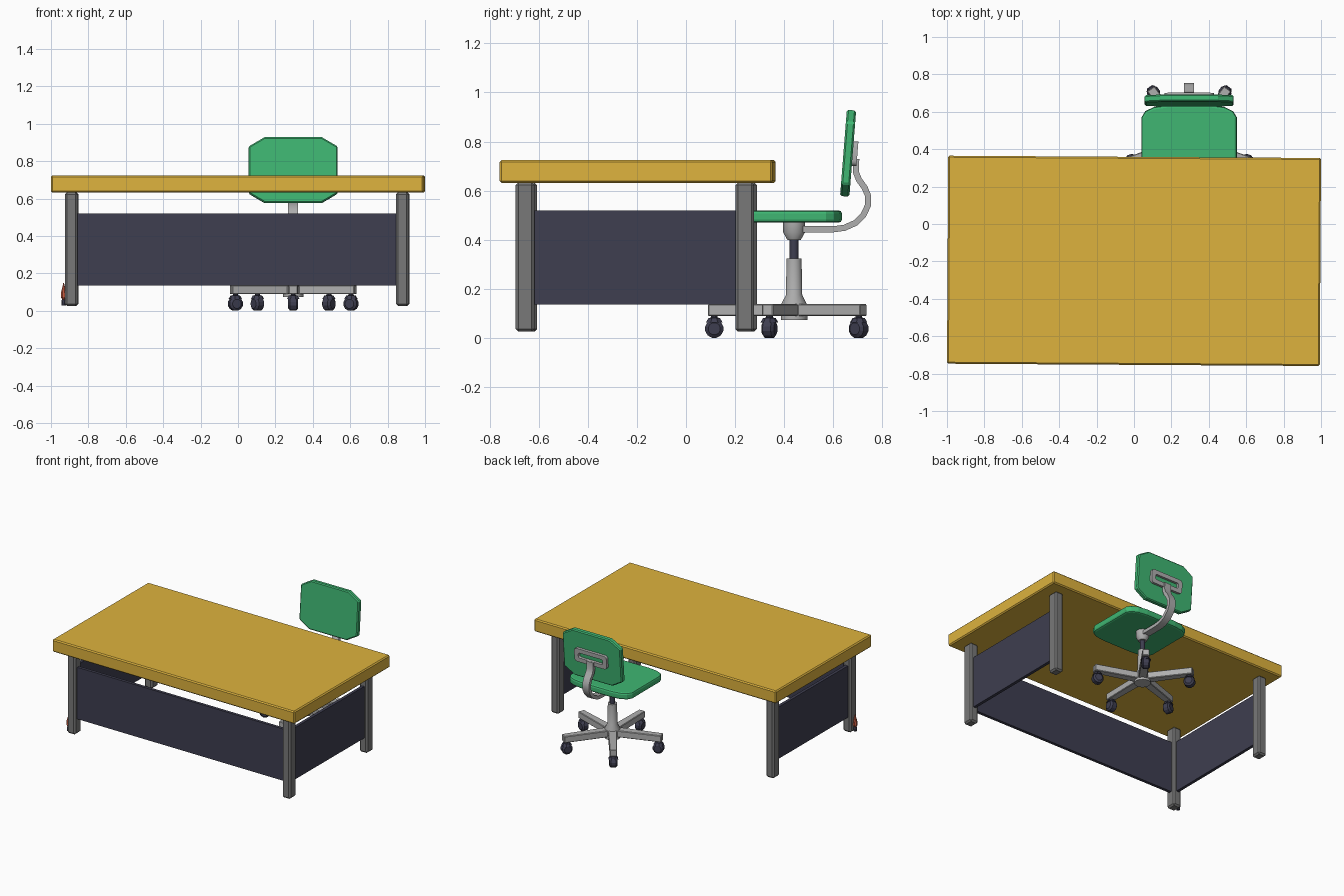
import bpy, bmesh, math
from math import sin, cos, pi, radians
from mathutils import Matrix, Vector

if "Cube" in bpy.data.objects:
    bpy.data.objects.remove(bpy.data.objects["Cube"])


def mat(name, r, g, b):
    m = bpy.data.materials.new(name)
    m.diffuse_color = (r, g, b, 1)
    m.use_nodes = True
    m.node_tree.nodes["Principled BSDF"].inputs["Base Color"].default_value = m.diffuse_color
    return m


GOLD = mat("wood_gold", 0.73, 0.45, 0.048)
GREEN = mat("fabric_green", 0.05, 0.47, 0.17)
DARK = mat("dark_panel", 0.048, 0.048, 0.08)
GREY = mat("leg_grey", 0.19, 0.19, 0.19)
METAL = mat("light_metal", 0.43, 0.43, 0.43)
RED = mat("red", 0.55, 0.1, 0.05)


def finish(name, bm, material, matrix=None, bevel=0, segments=1, smooth=False):
    bmesh.ops.recalc_face_normals(bm, faces=bm.faces[:])
    me = bpy.data.meshes.new(name)
    bm.to_mesh(me)
    bm.free()
    ob = bpy.data.objects.new(name, me)
    bpy.context.collection.objects.link(ob)
    me.materials.append(material)
    ob.matrix_world = matrix or Matrix()
    if bevel:
        mod = ob.modifiers.new("bevel", "BEVEL")
        mod.width, mod.segments = bevel, segments
        mod.limit_method, mod.angle_limit = "ANGLE", radians(50)
    if smooth:
        bpy.ops.object.select_all(action="DESELECT")
        ob.select_set(True)
        bpy.context.view_layer.objects.active = ob
        bpy.ops.object.shade_smooth_by_angle(angle=radians(35))
    return ob


def box(name, lo, hi, material, matrix=None, bevel=0):
    bm = bmesh.new()
    size = Vector(hi) - Vector(lo)
    mid = (Vector(hi) + Vector(lo)) / 2
    bmesh.ops.create_cube(bm, size=1, matrix=Matrix.Translation(mid) @ Matrix.Diagonal((*size, 1)))
    return finish(name, bm, material, matrix, bevel)


def loft(name, rings, material, matrix=None, closed=False, **kw):
    """Skin a list of equal point rings; cap the ends unless closed."""
    bm = bmesh.new()
    vs = [[bm.verts.new(p) for p in ring] for ring in rings]
    n = len(vs[0])
    for a, b in zip(vs, vs[1:] + vs[:1] if closed else vs[1:]):
        for i in range(n):
            j = (i + 1) % n
            bm.faces.new((a[i], a[j], b[j], b[i]))
    if not closed:
        bm.faces.new(vs[0])
        bm.faces.new(vs[-1])
    return finish(name, bm, material, matrix, **kw)


def prism(name, pts, z0, z1, material, matrix=None, **kw):
    return loft(name, [[(x, y, z) for x, y in pts] for z in (z0, z1)], material, matrix, **kw)


def lathe(name, profile, material, matrix=None, sides=16, **kw):
    ang = [2 * pi * (i + 0.5) / sides for i in range(sides)]
    return loft(name, [[(r * cos(a), r * sin(a), z) for a in ang] for r, z in profile],
                material, matrix, **kw)


def rounded_rect(w, h, r, steps=4):
    pts = []
    for k, (sx, sy) in enumerate(((1, 1), (-1, 1), (-1, -1), (1, -1))):
        for i in range(steps + 1):
            a = pi / 2 * (k + i / steps)
            pts.append((sx * (w / 2 - r) + r * cos(a), sy * (h / 2 - r) + r * sin(a)))
    return pts


# ---- Desk (turned very slightly about z) ----
D = Matrix.Translation((0, -0.197, 0)) @ Matrix.Rotation(radians(-0.35), 4, "Z")
box("desk_top", (-0.9965, -0.556, 0.632), (0.9965, 0.556, 0.725), GOLD, D, 0.008)
for sx, side in ((-1, "left"), (1, "right")):
    for y, end in ((-0.453, "front"), (0.442, "back")):
        x = sx * 0.885 - 0.004
        box(f"{end}_{side}_leg", (x - 0.033, y - 0.038, 0.026), (x + 0.033, y + 0.038, 0.634),
            GREY, D, 0.011)
    box(f"{side}_panel", (x - 0.011, -0.44, 0.137), (x + 0.011, 0.43, 0.52), DARK, D)
box("front_panel", (-0.88, -0.464, 0.137), (0.875, -0.442, 0.52), DARK, D)

# ---- Small red ornament standing against the front left leg ----
O = Matrix.Translation((-0.932, -0.65, 0))
lathe("ornament_base", [(0.012, 0.03), (0.014, 0.05), (0.008, 0.065)], DARK, O, 8)
lathe("ornament_body", [(0.008, 0.06), (0.017, 0.075), (0.014, 0.105), (0.007, 0.13), (0.002, 0.15)],
      RED, O, 8)

# ---- Chair ----
C = Matrix.Translation((0.295, 0.44, 0))

# Seat cushion with curved back and front corners
half = [(0.12, 0.195), (0.19, 0.185), (0.235, 0.163), (0.255, 0.13),
        (0.255, -0.20), (0.235, -0.235), (0.19, -0.256), (0.12, -0.265)]
seat = half + [(-x, y) for x, y in reversed(half)]
prism("seat", seat, 0.47, 0.52, GREEN, C, bevel=0.013, segments=2)

# Tilted octagonal backrest
B = Matrix.Translation((0.295, 0.66, 0.7525)) @ Matrix.Rotation(radians(85.5), 4, "X")
w, h = 0.238, 0.176
octagon = [(w, h - 0.05), (w - 0.085, h), (-w + 0.085, h), (-w, h - 0.05),
           (-w, -h + 0.05), (-w + 0.085, -h), (w - 0.085, -h), (w, -h + 0.05)]
prism("backrest", octagon, -0.019, 0.019, GREEN, B, bevel=0.007)

# Slotted bracket behind the backrest
outer, inner = rounded_rect(0.265, 0.10, 0.022), rounded_rect(0.20, 0.038, 0.012)
loft("backrest_bracket", [[(x, y, z) for x, y in ring] for ring, z in
     ((outer, -0.018), (outer, -0.038), (inner, -0.038), (inner, -0.018))],
     METAL, B, closed=True, smooth=True)

# Bent flat spine joining the seat to the bracket
path = [(0.46, 0.443), (0.60, 0.443), (0.645, 0.449), (0.69, 0.469), (0.723, 0.502), (0.742, 0.543),
        (0.741, 0.58), (0.727, 0.613), (0.704, 0.645), (0.692, 0.675), (0.693, 0.73)]
rings = []
for i, p in enumerate(path):
    t = (Vector(path[min(i + 1, len(path) - 1)]) - Vector(path[max(i - 1, 0)])).normalized()
    q = [Vector(p) + s * 0.0125 * Vector((-t.y, t.x)) for s in (-1, 1)]
    rings.append([(0.295 + x, v.x, v.y) for x, v in
                  ((-0.027, q[0]), (0.027, q[0]), (0.027, q[1]), (-0.027, q[1]))])
loft("spine", rings, METAL, smooth=True)

# Central column
lathe("seat_mount", [(0.028, 0.40), (0.045, 0.43), (0.045, 0.472)], METAL, C, smooth=True)
lathe("gas_lift", [(0.018, 0.31), (0.018, 0.41)], DARK, C, smooth=True)
lathe("column", [(0.055, 0.073), (0.055, 0.135), (0.034, 0.175), (0.031, 0.325)], METAL, C, smooth=True)

# Five star legs with casters, one pointing to the front
wheel = [(0.025, -0.027), (0.038, -0.017), (0.038, 0.017), (0.025, 0.027)]
for k in range(5):
    A = C @ Matrix.Rotation(-pi / 2 + k * 2 * pi / 5, 4, "Z")
    prism(f"star_leg_{k + 1}", [(0.02, -0.031), (0.35, -0.024), (0.35, 0.024), (0.02, 0.031)],
          0.089, 0.138, METAL, A, bevel=0.004)
    W = A @ Matrix.Translation((0.325, 0, 0.038))
    lathe(f"caster_wheel_{k + 1}", wheel, DARK, W @ Matrix.Rotation(pi / 2, 4, "X"), 12)
    lathe(f"caster_hood_{k + 1}", [(0.036, 0.026), (0.026, 0.043), (0.014, 0.046), (0.014, 0.06)],
          DARK, W, 8)
